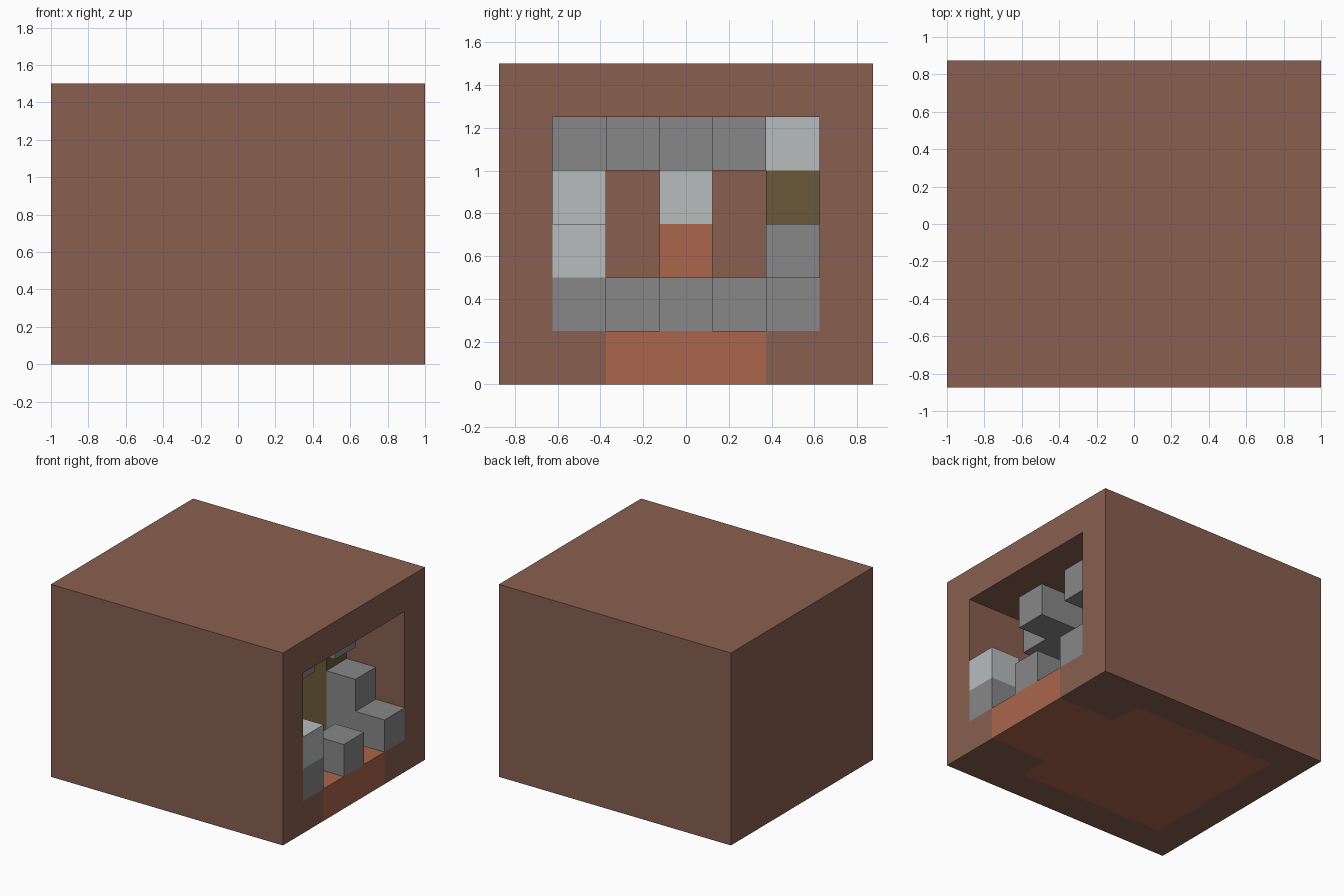
import bpy
import bmesh

CELL = 0.25          # edge of one block
NX, NY = 8, 7        # block counts; depth 0 is the open +x side

old = bpy.data.objects.get("Cube")
if old:
    bpy.data.objects.remove(old, do_unlink=True)


def make_material(name, code):
    """Flat material from an sRGB hex code, stored as linear values."""
    rgb = [(int(code[i:i + 2], 16) / 255) ** 2.2 for i in (0, 2, 4)]
    mat = bpy.data.materials.new(name)
    mat.use_nodes = True
    mat.diffuse_color = (*rgb, 1)
    node = mat.node_tree.nodes["Principled BSDF"]
    node.inputs["Base Color"].default_value = (*rgb, 1)
    node.inputs["Roughness"].default_value = 1
    return mat


brown = make_material("brown earth", "876051")
orange = make_material("orange clay", "A9654C")
grey = make_material("grey stone", "878686")
pale = make_material("pale stone", "B7BBBB")
olive = make_material("olive wood", "6B5A3C")


def block(name, mat, depth, across, up):
    """Box spanning ranges of cells: depth from the opening, across y, up z."""
    x0, x1 = ((NX / 2 - d) * CELL for d in depth)
    y0, y1 = ((b - NY / 2) * CELL for b in across)
    z0, z1 = (c * CELL for c in up)
    bm = bmesh.new()
    bmesh.ops.create_cube(bm, size=1)
    for v in bm.verts:
        v.co.x = (x0 + x1) / 2 + v.co.x * abs(x1 - x0)
        v.co.y = (y0 + y1) / 2 + v.co.y * (y1 - y0)
        v.co.z = (z0 + z1) / 2 + v.co.z * (z1 - z0)
    mesh = bpy.data.meshes.new(name)
    bm.to_mesh(mesh)
    bm.free()
    mesh.materials.append(mat)
    obj = bpy.data.objects.new(name, mesh)
    bpy.context.collection.objects.link(obj)


# Outer shell, open towards +x
block("roof", brown, (0, 8), (0, 7), (5, 6))
block("back_wall", brown, (7, 8), (0, 7), (0, 5))
block("front_wall", brown, (0, 7), (0, 1), (0, 5))
block("rear_wall", brown, (0, 7), (6, 7), (0, 5))
block("front_sill", brown, (0, 2), (1, 2), (0, 1))
block("rear_sill", brown, (0, 2), (5, 6), (0, 1))

# Clay floor
block("entrance_floor", orange, (0, 2), (2, 5), (0, 1))
block("chamber_floor", orange, (2, 7), (1, 6), (0, 1))

# Coloured patches on the back wall
block("clay_patch", orange, (6.97, 7), (3, 4), (2, 3))
block("pale_patch", pale, (6.97, 7), (3, 4), (3, 4))
block("pale_corner_patch", pale, (6.97, 7), (1, 2), (3, 4))

# Stones standing on the floor
block("front_stone", grey, (0, 2), (1, 2), (1, 2))
block("front_stone_cap", pale, (0, 1), (1, 2), (2, 3))
block("middle_stone", grey, (0, 1), (3, 4), (1, 2))
block("rear_low_stone", grey, (0, 1), (5, 6), (1, 2))
block("rear_tall_stone", grey, (1, 2), (5, 6), (1, 3))
for side, b in (("front", 2), ("rear", 4)):
    block(side + "_inner_stone", grey, (3, 4), (b, b + 1), (1, 2))

# Wooden post with a pale top
block("post", olive, (2, 3), (5, 6), (1, 4))
block("post_top", pale, (2, 3), (5, 6), (4, 5))

# Stones hanging from the roof: cell across, first and last depth
for n, (b, near, far) in enumerate(((1, 2, 3), (2, 1, 3), (3, 3, 4), (4, 1, 2))):
    block(f"hanging_stone_{n + 1}", grey, (near, far), (b, b + 1), (4, 5))
